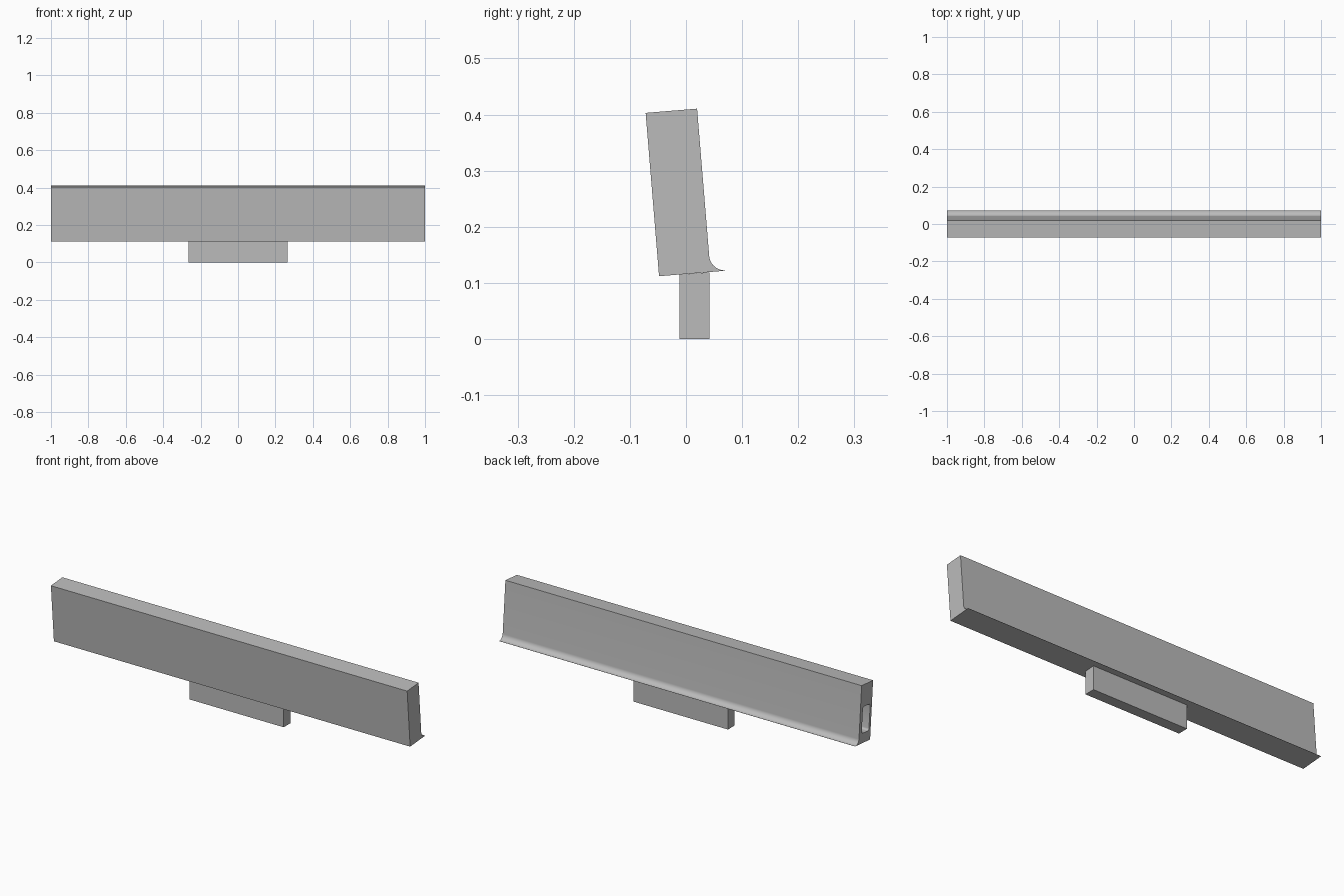
import bpy
import bmesh
import math
from mathutils import Vector

cube = bpy.data.objects.get("Cube")
if cube:
    bpy.data.objects.remove(cube, do_unlink=True)

grey = bpy.data.materials.new("plain grey")
grey.use_nodes = True
colour = (0.5, 0.5, 0.5, 1)
grey.diffuse_color = colour
grey.node_tree.nodes["Principled BSDF"].inputs["Base Color"].default_value = colour


def extrude_profile(name, points, x0, x1):
    """Sweep a closed (y, z) outline along x."""
    bm = bmesh.new()
    face = bm.faces.new([bm.verts.new((x0, y, z)) for y, z in points])
    swept = bmesh.ops.extrude_face_region(bm, geom=[face])["geom"]
    verts = [v for v in swept if isinstance(v, bmesh.types.BMVert)]
    bmesh.ops.translate(bm, vec=(x1 - x0, 0, 0), verts=verts)
    bmesh.ops.recalc_face_normals(bm, faces=bm.faces)
    mesh = bpy.data.meshes.new(name)
    bm.to_mesh(mesh)
    bm.free()
    mesh.materials.append(grey)
    obj = bpy.data.objects.new(name, mesh)
    bpy.context.collection.objects.link(obj)
    return obj


# Body cross-section is drawn upright, then leaned forward
lean = math.radians(4.7)
corner = Vector((-0.048, 0.112))
across = Vector((math.cos(lean), math.sin(lean)))
upward = Vector((-math.sin(lean), math.cos(lean)))


def leaned(points):
    return [corner + across * u + upward * v for u, v in points]


width, height, lip_tip, radius = 0.092, 0.292, 0.1204, 0.028
# Concave sweep from the back face out to the thin lip
sweep = []
for i in range(13):
    a = math.pi / 2 * i / 12
    sweep.append((width + (lip_tip - width) * (1 - math.cos(a)),
                  0.0005 + radius * (1 - math.sin(a))))
outline = [(0, 0), (0, height), (width, height)] + sweep + [(lip_tip, 0)]
body = extrude_profile("body", leaned(outline), -1, 1)

# Rounded slot in one end
left, right, low, high, r = 0.014, 0.072, 0.049, 0.181, 0.01
slot = []
for cu, cv, start in ((right - r, high - r, 0), (left + r, high - r, 90),
                      (left + r, low + r, 180), (right - r, low + r, 270)):
    for i in range(5):
        a = math.radians(start + 22.5 * i)
        slot.append((cu + r * math.cos(a), cv + r * math.sin(a)))
cutter = extrude_profile("slot_cutter", leaned(slot), -1.05, -0.85)
cutter.hide_render = True
cut = body.modifiers.new("slot", "BOOLEAN")
cut.operation = "DIFFERENCE"
cut.solver = "EXACT"
cut.object = cutter
bpy.context.view_layer.objects.active = body
bpy.ops.object.modifier_apply(modifier=cut.name)
bpy.data.objects.remove(cutter, do_unlink=True)

bpy.ops.object.select_all(action="DESELECT")
body.select_set(True)
bpy.ops.object.shade_smooth_by_angle(angle=math.radians(30))

# Foot block under the body
front, back = -0.012, 0.042
extrude_profile("foot", [(front, 0), (back, 0), (back, 0.119), (front, 0.115)],
                -0.265, 0.265)
